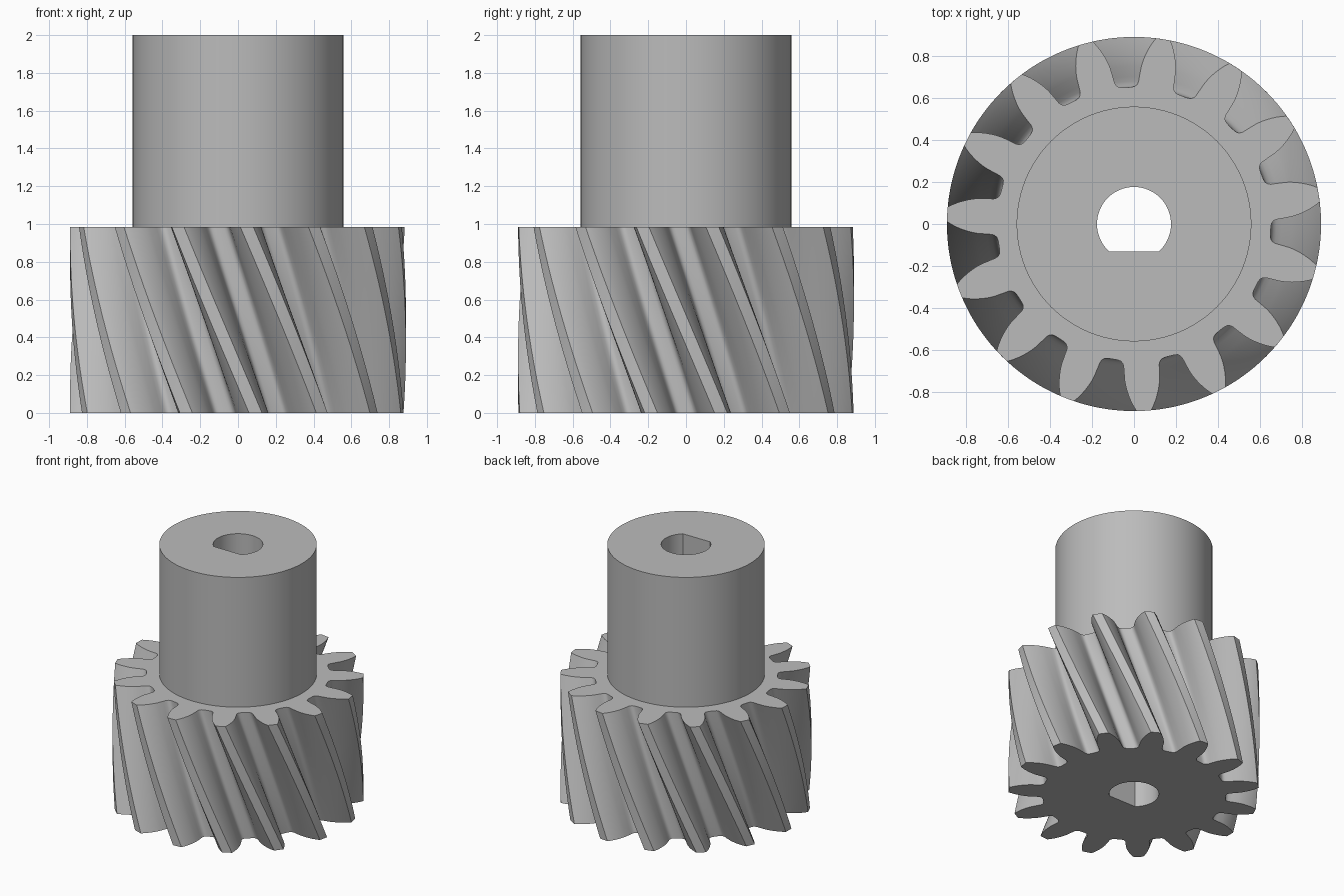
import bpy, bmesh
from math import sin, cos, asin, acos, pi, radians

cube = bpy.data.objects.get("Cube")
if cube:
    bpy.data.objects.remove(cube, do_unlink=True)

TEETH, PITCH = 15, radians(24)
GEAR_TOP, HUB_TOP = 0.985, 2.0
TWIST = radians(27)           # turn of the teeth from top to bottom
HUB_R, BORE_R, FLAT_Y = 0.558, 0.176, -0.13
LAYERS = 28

# Half of one tooth gap: (radius, half width), from tip to root
GAP = [(0.889, 0.151), (0.87, 0.136), (0.85, 0.122), (0.825, 0.107),
       (0.80, 0.094), (0.775, 0.083), (0.75, 0.074), (0.70, 0.062),
       (0.677, 0.057), (0.664, 0.050), (0.655, 0.040), (0.651, 0.025)]

steel = bpy.data.materials.new("steel_grey")
steel.use_nodes = True
grey = (0.5, 0.5, 0.5, 1)
steel.diffuse_color = grey
steel.node_tree.nodes["Principled BSDF"].inputs["Base Color"].default_value = grey


def gear_outline():
    """Polar outline of the gear at its top face."""
    half = [(r, asin(h / r)) for r, h in GAP]
    gap = [(r, -a) for r, a in half] + [(0.65, 0)] + [(r, a) for r, a in reversed(half)]
    gap.append((GAP[0][0], PITCH / 2))        # middle of the tooth tip
    return [(r, a + radians(93) + k * PITCH) for k in range(TEETH) for r, a in gap]


def circle_outline(radius, count):
    return [(radius, 2 * pi * i / count) for i in range(count)]


def bore_outline(count=48):
    """Round bore with one flat towards the front."""
    cut = acos(-FLAT_Y / BORE_R)
    start, span = -pi / 2 + cut, 2 * pi - 2 * cut
    return [(BORE_R, start + span * i / count) for i in range(count + 1)]


bm = bmesh.new()


def ring(outline, z, turn=0):
    return [bm.verts.new((r * cos(a + turn), r * sin(a + turn), z)) for r, a in outline]


def wall(low, high):
    for i in range(len(low)):
        j = (i + 1) % len(low)
        bm.faces.new((low[i], low[j], high[j], high[i]))


def flat_ring(outer, inner):
    """Fill the flat area between two closed loops."""
    edges = []
    for loop in (outer, inner):
        for i, v in enumerate(loop):
            w = loop[(i + 1) % len(loop)]
            edges.append(bm.edges.get((v, w)) or bm.edges.new((v, w)))
    bmesh.ops.triangle_fill(bm, edges=edges, use_beauty=True, normal=(0, 0, 1))


# Helical teeth
teeth = gear_outline()
layers = [ring(teeth, GEAR_TOP * i / LAYERS, TWIST * (1 - i / LAYERS))
          for i in range(LAYERS + 1)]
for low, high in zip(layers, layers[1:]):
    wall(low, high)

# Hub
hub = circle_outline(HUB_R, 96)
hub_low, hub_high = ring(hub, GEAR_TOP), ring(hub, HUB_TOP)
wall(hub_low, hub_high)

# Bore through the whole part
bore = bore_outline()
bore_low, bore_high = ring(bore, 0), ring(bore, HUB_TOP)
wall(bore_low, bore_high)

# Flat end faces and shoulder
flat_ring(layers[0], bore_low)
flat_ring(layers[-1], hub_low)
flat_ring(hub_high, bore_high)
bmesh.ops.recalc_face_normals(bm, faces=bm.faces)

mesh = bpy.data.meshes.new("helical_pinion")
bm.to_mesh(mesh)
bm.free()
mesh.materials.append(steel)
pinion = bpy.data.objects.new("helical_pinion", mesh)
bpy.context.collection.objects.link(pinion)
bpy.ops.object.select_all(action="DESELECT")
pinion.select_set(True)
bpy.context.view_layer.objects.active = pinion
bpy.ops.object.shade_smooth_by_angle(angle=radians(35))
